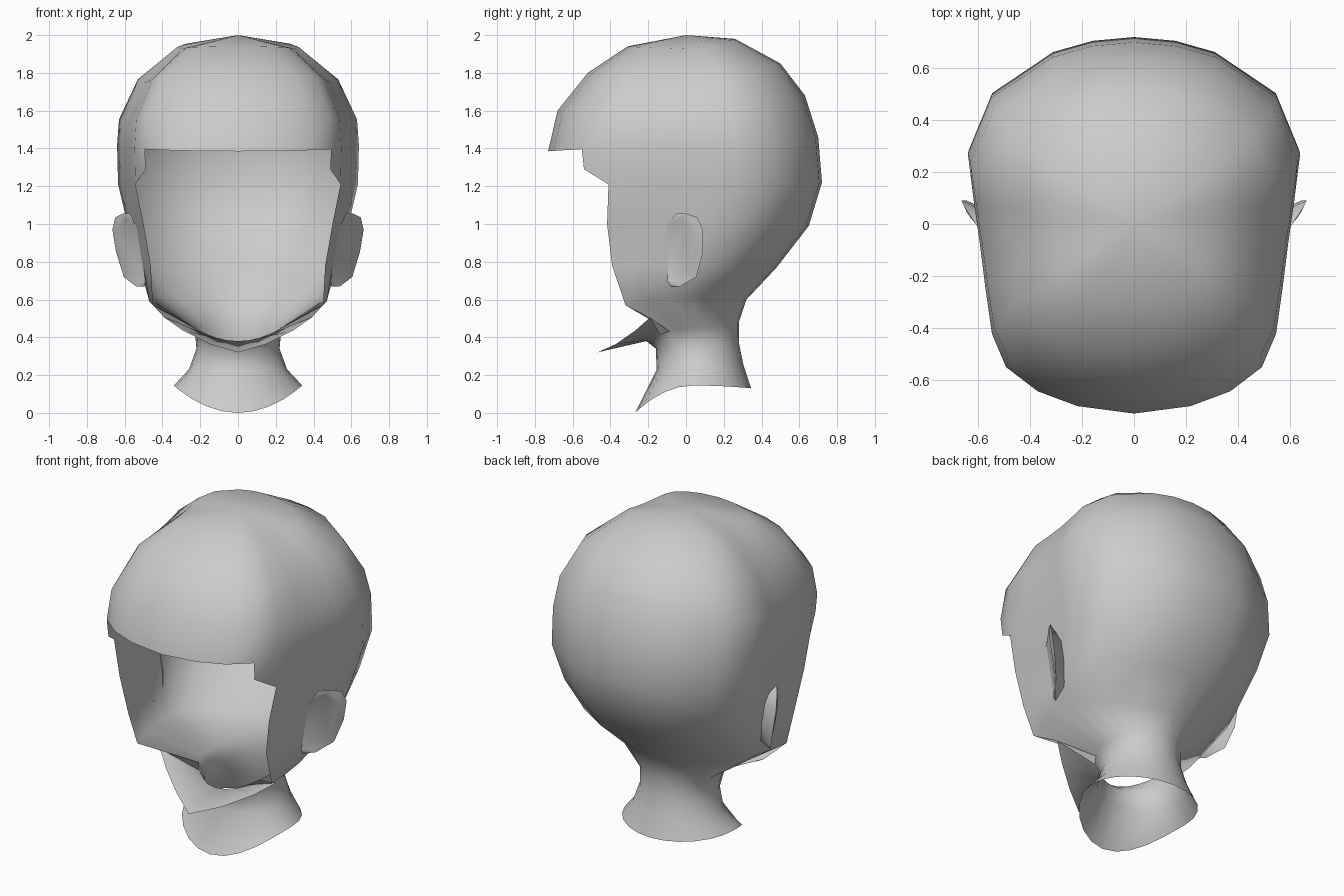
import bpy, bmesh
from math import sin, cos, pi, radians

if "Cube" in bpy.data.objects:
    bpy.data.objects.remove(bpy.data.objects["Cube"])

# Half outline of the head seen from above, back centre to front centre (normalised)
OUTLINE = [(0, 1), (.25, .98), (.49, .92), (.86, .70), (1, .40), (.965, .15), (.93, -.07),
           (.895, -.32), (.855, -.57), (.77, -.75), (.58, -.88), (.34, -.96), (0, -1)]
EDGE = 8            # column where the face opening begins
N = len(OUTLINE)


def skull_ring(w, yb, yf, zb, zs, zf):
    c, h = (yb + yf) / 2, (yb - yf) / 2
    return [(w * x, c + h * y, zs + ((zb if y > 0 else zf) - zs) * y * y) for x, y in OUTLINE]


def neck_ring(w, yb, yf, zb, zs, zf):
    c, h = (yb + yf) / 2, (yb - yf) / 2
    pts = []
    for i in range(N):
        a = pi * i / (N - 1)
        k = cos(a)
        x = 0 if i in (0, N - 1) else w * sin(a)
        pts.append((x, c + h * k, zs + ((zb if k > 0 else zf) - zs) * k * k))
    return pts


def make_object(name, bm):
    me = bpy.data.meshes.new(name)
    bm.to_mesh(me)
    bm.free()
    ob = bpy.data.objects.new(name, me)
    bpy.context.collection.objects.link(ob)
    bpy.ops.object.select_all(action='DESELECT')
    ob.select_set(True)
    bpy.context.view_layer.objects.active = ob
    bpy.ops.object.shade_smooth_by_angle(angle=radians(70))
    mod = ob.modifiers.new("mirror", 'MIRROR')
    mod.merge_threshold = .001
    return ob


# Head shell: skull rings, jaw rim, then neck rings
skull = [skull_ring(.32, .26, -.31, 1.98, 1.93, 1.94),
         skull_ring(.53, .50, -.52, 1.85, 1.75, 1.80),
         skull_ring(.63, .63, -.68, 1.68, 1.53, 1.60),
         skull_ring(.64, .70, -.73, 1.46, 1.41, 1.385),
         skull_ring(.635, .72, -.72, 1.22, 1.21, 1.21),
         skull_ring(.585, .65, -.71, .99, 1.0, 1.0),
         skull_ring(.54, .48, -.63, .77, .78, .78)]
x, y, z = skull[4][EDGE + 1]
skull[4][EDGE + 1] = (x, y, 1.29)      # temple step
jaw = [(0, .32, .60), (.10, .31, .60), (.19, .27, .60), (.33, .18, .61), (.42, .09, .62),
       (.46, 0, .62), (.475, -.10, .61), (.47, -.22, .59), (.45, -.32, .57),
       (.39, -.19, .505), (.29, -.27, .435), (.15, -.37, .365), (0, -.47, .32)]
neck = [neck_ring(.23, .28, -.21, .48, .45, .38),
        neck_ring(.22, .28, -.16, .37, .34, .34),
        neck_ring(.26, .305, -.155, .25, .23, .23),
        neck_ring(.34, .345, -.27, .13, .145, 0)]

bm = bmesh.new()
rings = [[bm.verts.new(p) for p in r] for r in skull + [jaw] + neck]
top = bm.verts.new((0, 0, 2))
for j in range(N - 1):
    bm.faces.new((top, rings[0][j + 1], rings[0][j]))
for i, (up, low) in enumerate(zip(rings, rings[1:])):
    last = N - 1
    if i == 3:
        last = EDGE + 1
    elif 4 <= i <= 6:
        last = EDGE
    for j in range(last):
        bm.faces.new((up[j], up[j + 1], low[j + 1], low[j]))
loose = [v for v in bm.verts if not v.link_faces]
bmesh.ops.delete(bm, geom=loose, context='VERTS')
make_object("head_shell", bm)

# Ears: back wall, rolled rim and a shallow dished face
rim = [(.545, -.10, 1.0), (.61, 0, 1.055), (.65, .06, 1.035), (.665, .09, .97),
       (.645, .09, .85), (.605, .055, .72), (.54, -.03, .67), (.495, -.10, .70)]
bm = bmesh.new()
outer = [bm.verts.new(p) for p in rim]
base, inner = [], []
for i, (x, y, z) in enumerate(rim):
    end = i in (0, len(rim) - 1)
    wall = .49 + (z - .70) * .20
    base.append(bm.verts.new((wall if end else wall + .01, y if end else y - .05, z)))
    k = 1 if end else .78
    inner.append(bm.verts.new((x - (.005 if end else .02), -.10 + (y + .10) * k,
                               .86 + (z - .86) * (.97 if end else .86))))
for i in range(len(rim) - 1):
    bm.faces.new((base[i], base[i + 1], outer[i + 1], outer[i]))
    bm.faces.new((outer[i], outer[i + 1], inner[i + 1], inner[i]))
bm.faces.new(inner)
bmesh.ops.recalc_face_normals(bm, faces=bm.faces[:])
make_object("ears", bm)
